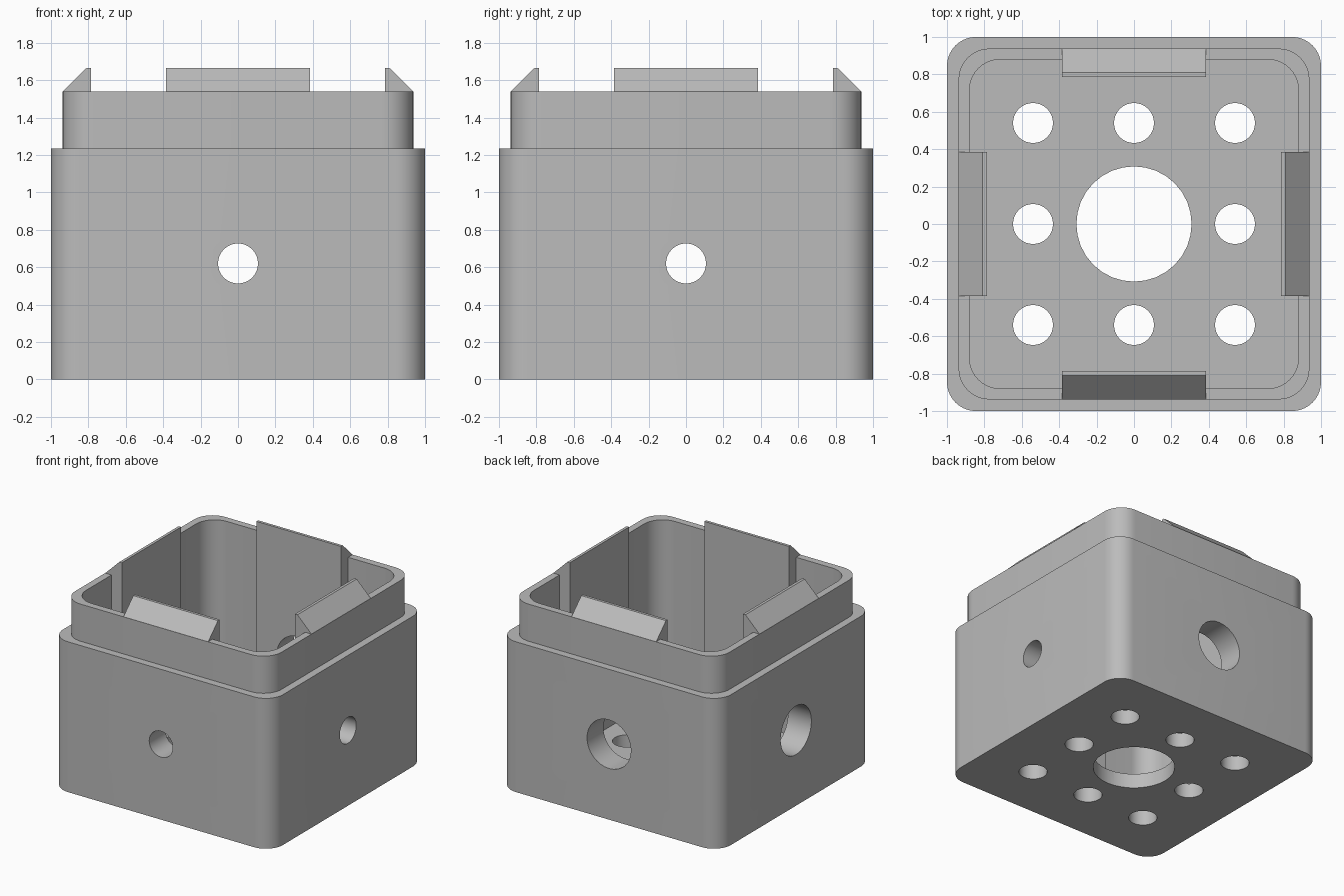
import bpy, bmesh, math
from mathutils import Matrix, Vector

default = bpy.data.objects.get("Cube")
if default:
    bpy.data.objects.remove(default, do_unlink=True)

# Main dimensions
CAVITY, LIP, RIB_IN, RIB_HALF = 0.88, 0.938, 0.787, 0.385
FLOOR, SHOULDER, RIM, CLIP_TOP = 0.12, 1.235, 1.54, 1.665
HOLE_Z, SMALL, LARGE, CENTRE = 0.62, 0.107, 0.2, 0.308
SPACING = 0.54

grey = bpy.data.materials.new("plain grey")
grey.use_nodes = True
colour = (0.5, 0.5, 0.5, 1)
grey.diffuse_color = colour
grey.node_tree.nodes["Principled BSDF"].inputs["Base Color"].default_value = colour


def make_object(name, bm):
    bmesh.ops.recalc_face_normals(bm, faces=bm.faces)
    mesh = bpy.data.meshes.new(name)
    bm.to_mesh(mesh)
    bm.free()
    mesh.materials.append(grey)
    obj = bpy.data.objects.new(name, mesh)
    bpy.context.collection.objects.link(obj)
    return obj


def loft(bm, rings):
    """Closed solid through a series of vertex rings."""
    for low, high in zip(rings, rings[1:]):
        for i in range(len(low)):
            j = (i + 1) % len(low)
            bm.faces.new((low[i], low[j], high[j], high[i]))
    bm.faces.new(rings[0])
    bm.faces.new(rings[-1])


def rounded_ring(bm, half, radius, z, steps=10):
    """Ring of vertices around a square with rounded corners."""
    ring = []
    for corner in range(4):
        mid = math.radians(45 + 90 * corner)
        cx = math.copysign(half - radius, math.cos(mid))
        cy = math.copysign(half - radius, math.sin(mid))
        for i in range(steps + 1):
            a = math.radians(90 * corner + 90 * i / steps)
            ring.append(bm.verts.new((cx + radius * math.cos(a), cy + radius * math.sin(a), z)))
    return ring


def housing():
    """Hollow box with a stepped lip, lofted from outside to inside."""
    bm = bmesh.new()
    sections = [(1, 0.155, 0), (1, 0.155, SHOULDER), (LIP, 0.165, SHOULDER),
                (LIP, 0.165, RIM), (CAVITY, 0.165, RIM), (CAVITY, 0.165, FLOOR)]
    loft(bm, [rounded_ring(bm, *s) for s in sections])
    return make_object("housing", bm)


def clip_ribs():
    """Four inner wall ribs that rise into bevelled clips."""
    bm = bmesh.new()
    profile = [(RIB_IN, 0.06), (RIB_IN, CLIP_TOP), (0.81, CLIP_TOP),
               (LIP - 0.001, RIM), (0.91, 1.5), (0.91, 0.06)]
    for turn in range(4):
        spin = Matrix.Rotation(turn * math.pi / 2, 3, 'Z')
        loft(bm, [[bm.verts.new(spin @ Vector((x, y, z))) for x, z in profile]
                  for y in (-RIB_HALF, RIB_HALF)])
    return make_object("clip_ribs", bm)


def hole_cutters():
    """Cylinders for the floor holes and the four side holes."""
    bm = bmesh.new()

    def cylinder(radius, depth, matrix):
        bmesh.ops.create_cone(bm, cap_ends=True, segments=32, radius1=radius,
                              radius2=radius, depth=depth, matrix=matrix)

    for ix in (-1, 0, 1):
        for iy in (-1, 0, 1):
            radius = SMALL if ix or iy else CENTRE
            cylinder(radius, 0.4, Matrix.Translation((ix * SPACING, iy * SPACING, 0)))
    # Small holes at +x and the front, large ones at the back and -x
    for turn, radius in enumerate((SMALL, LARGE, LARGE, SMALL)):
        cylinder(radius, 0.6, Matrix.Rotation(turn * math.pi / 2, 4, 'Z')
                 @ Matrix.Translation((0.9, 0, HOLE_Z))
                 @ Matrix.Rotation(math.pi / 2, 4, 'Y'))
    return make_object("hole_cutters", bm)


# Combine the parts and cut the holes
box = housing()
bpy.ops.object.select_all(action='DESELECT')
bpy.context.view_layer.objects.active = box
box.select_set(True)
for helper, operation in ((clip_ribs(), 'UNION'), (hole_cutters(), 'DIFFERENCE')):
    mod = box.modifiers.new(helper.name, 'BOOLEAN')
    mod.operation = operation
    mod.solver = 'EXACT'
    mod.object = helper
    bpy.ops.object.modifier_apply(modifier=mod.name)
    bpy.data.objects.remove(helper, do_unlink=True)

bpy.ops.object.shade_smooth_by_angle(angle=math.radians(30))
